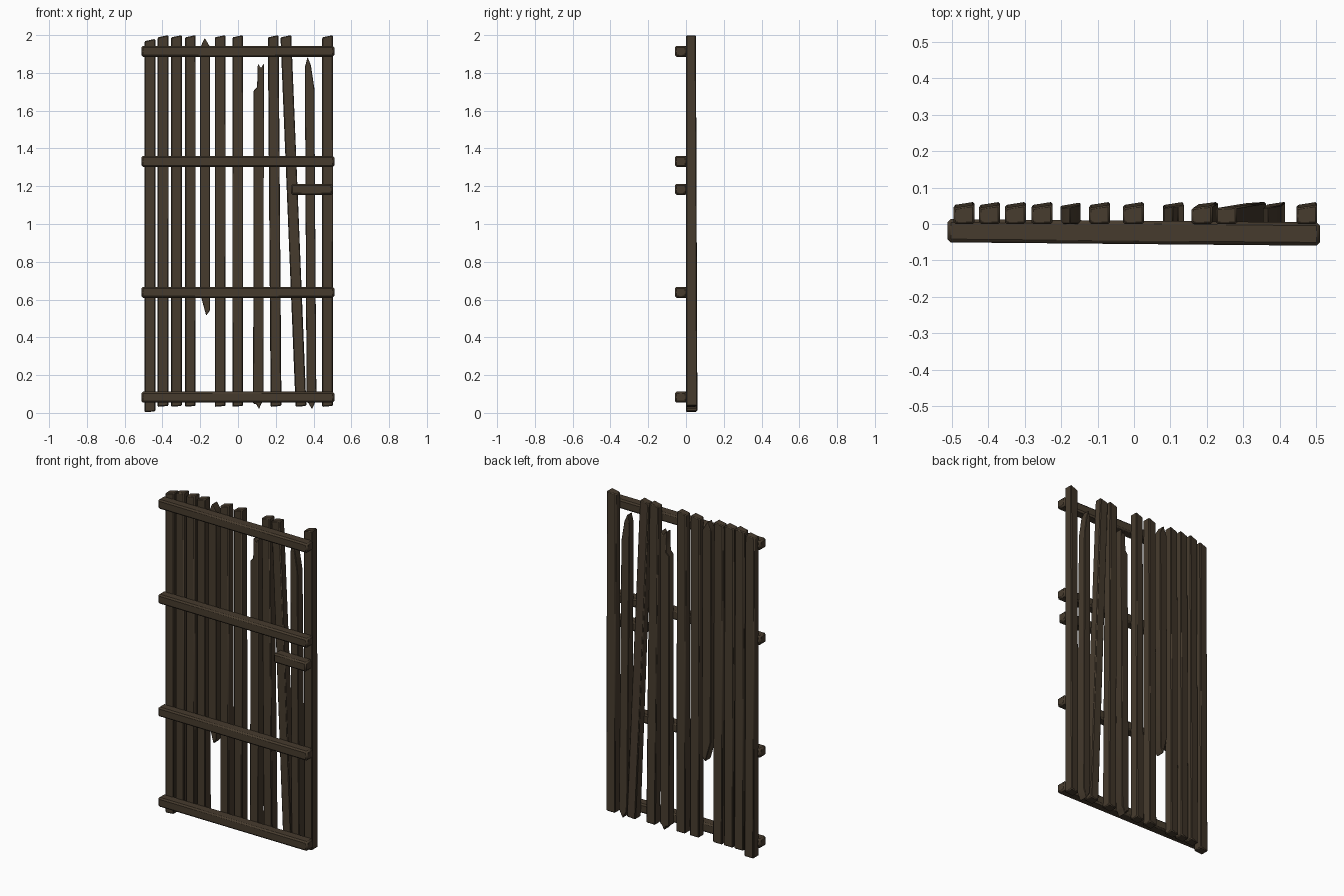
import bpy, bmesh, math

if "Cube" in bpy.data.objects:
    bpy.data.objects.remove(bpy.data.objects["Cube"])

wood = bpy.data.materials.new("dark_brown_wood")
wood.diffuse_color = (0.062, 0.044, 0.027, 1)
wood.use_nodes = True
wood.node_tree.nodes["Principled BSDF"].inputs["Base Color"].default_value = wood.diffuse_color


def finish(name, bm, bevel):
    """Make an object with slightly worn edges."""
    bmesh.ops.recalc_face_normals(bm, faces=bm.faces)
    me = bpy.data.meshes.new(name)
    bm.to_mesh(me)
    bm.free()
    ob = bpy.data.objects.new(name, me)
    bpy.context.collection.objects.link(ob)
    me.materials.append(wood)
    m = ob.modifiers.new("worn_edges", 'BEVEL')
    m.width = bevel
    m.segments = 1
    m.limit_method = 'ANGLE'
    m.angle_limit = math.radians(50)
    bpy.context.view_layer.objects.active = ob
    ob.select_set(True)
    bpy.ops.object.shade_smooth_by_angle(angle=math.radians(60))
    ob.select_set(False)


def slat(name, outline, bevel=0.005):
    """Upright slat: front outline (x, z) pushed back, thicker low down and on its right."""
    bm = bmesh.new()
    xb = min(p[0] for p in outline)
    xt = max(p[0] for p in outline)
    front, back = [], []
    for x, z in outline:
        front.append(bm.verts.new((x, 0, z)))
        y = 0.052 + 0.009 * (x - xb) / (xt - xb) - 0.004 * z
        back.append(bm.verts.new((x, y, z)))
    bm.faces.new(front)
    bm.faces.new(back[::-1])
    n = len(front)
    for i in range(n):
        j = (i + 1) % n
        bm.faces.new((front[i], back[i], back[j], front[j]))
    finish(name, bm, bevel)


# Whole slats: bottom-left x, top-left x, bottom z, top z
whole = [(-0.495, -0.495, 0.003, 1.98), (-0.425, -0.425, 0.032, 2), (-0.354, -0.354, 0.032, 2),
         (-0.281, -0.281, 0.032, 2), (-0.123, -0.123, 0.032, 2), (-0.03, -0.03, 0.032, 2),
         (0.173, 0.158, 0.032, 2), (0.305, 0.225, 0.032, 2), (0.446, 0.446, 0.032, 2)]
W = 0.057
for i, (xb, xt, z0, z1) in enumerate(whole):
    slat(f"slat_{i + 1}", [(xb, z0), (xb + W, z0 + 0.005), (xt + W, z1), (xt, z1 - 0.012)])

# Broken slats with splintered ends
slat("broken_slat_short", [(-0.202, 0.64), (-0.185, 0.575), (-0.168, 0.515), (-0.147, 0.545),
                           (-0.147, 1.935), (-0.176, 1.985), (-0.202, 1.93)], 0.003)
slat("broken_slat_middle", [(0.08, 0.05), (0.098, 0.045), (0.111, 0.02), (0.124, 0.05),
                            (0.135, 0.06), (0.137, 1.85), (0.121, 1.825), (0.105, 1.85),
                            (0.101, 1.725), (0.083, 1.705)], 0.003)
slat("broken_slat_right", [(0.363, 0.12), (0.368, 0.06), (0.392, 0.02), (0.415, 0.07),
                           (0.404, 1.72), (0.386, 1.84), (0.368, 1.885), (0.354, 1.83)], 0.003)


def rail(name, x0, x1, z):
    """Crosswise rail, turned very slightly."""
    bm = bmesh.new()
    bmesh.ops.create_cube(bm, size=1)
    for v in bm.verts:
        x = x0 if v.co.x < 0 else x1
        v.co = (x, -0.023 - 0.009 * x + v.co.y * 0.064, z + v.co.z * 0.058)
    finish(name, bm, 0.009)


for i, z in enumerate((0.083, 0.638, 1.331, 1.914)):
    rail(f"rail_{i + 1}", -0.512, 0.51, z)
rail("short_rail", 0.28, 0.502, 1.183)
